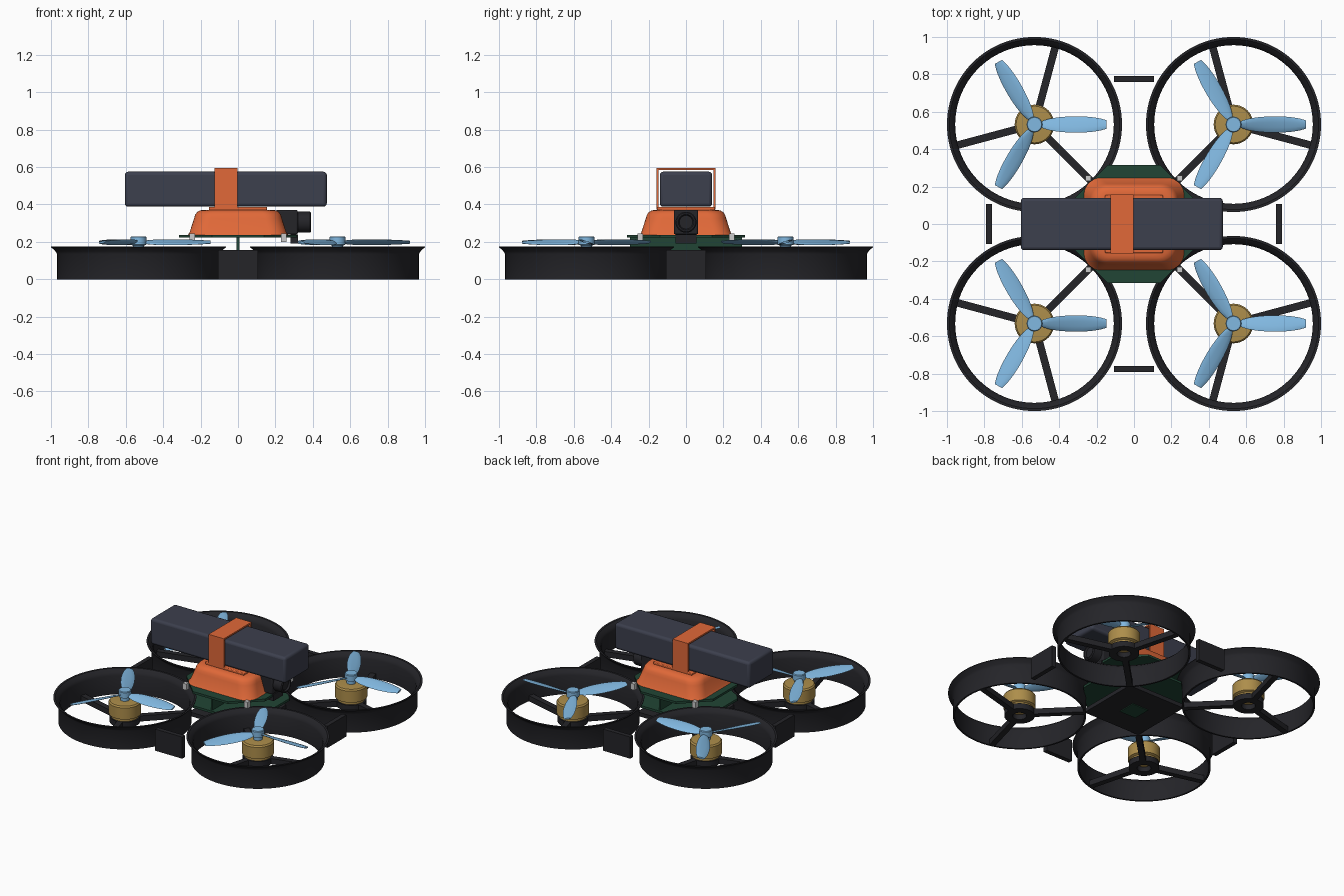
import bpy, bmesh, math
from mathutils import Matrix, Vector

if "Cube" in bpy.data.objects:
    bpy.data.objects.remove(bpy.data.objects["Cube"])


def mat(name, r, g, b):
    m = bpy.data.materials.new(name)
    m.diffuse_color = (r, g, b, 1)
    m.use_nodes = True
    m.node_tree.nodes["Principled BSDF"].inputs["Base Color"].default_value = m.diffuse_color
    return m


BLACK = mat("black_plastic", 0.018, 0.018, 0.022)
GOLD = mat("gold_metal", 0.42, 0.27, 0.07)
BLUE = mat("blue_plastic", 0.22, 0.48, 0.75)
GREEN = mat("circuit_green", 0.015, 0.06, 0.035)
ORANGE = mat("orange_shell", 0.75, 0.14, 0.04)
SLATE = mat("battery_wrap", 0.045, 0.05, 0.075)
WHITE = mat("white_nylon", 0.8, 0.8, 0.8)


def finish(bm, name, material, smooth=True, bevel=0, segs=3):
    bmesh.ops.recalc_face_normals(bm, faces=bm.faces)
    me = bpy.data.meshes.new(name)
    bm.to_mesh(me)
    bm.free()
    ob = bpy.data.objects.new(name, me)
    bpy.context.collection.objects.link(ob)
    me.materials.append(material)
    if bevel:
        b = ob.modifiers.new("bevel", 'BEVEL')
        b.width, b.segments, b.limit_method = bevel, segs, 'ANGLE'
    if smooth:
        bpy.ops.object.select_all(action='DESELECT')
        bpy.context.view_layer.objects.active = ob
        ob.select_set(True)
        bpy.ops.object.shade_smooth_by_angle(angle=math.radians(35))
    return ob


def box(name, lo, hi, material, bevel=0, segs=3):
    lo, hi = Vector(lo), Vector(hi)
    bm = bmesh.new()
    bmesh.ops.create_cube(bm, size=1, matrix=Matrix.Translation((lo + hi) / 2)
                          @ Matrix.Diagonal((*(hi - lo), 1)))
    return finish(bm, name, material, bevel > 0, bevel, segs)


def lathe(name, profile, material, at, segs=64, closed=False, rot=None):
    """Spin (radius, z) points about z; open profiles get end caps."""
    bm = bmesh.new()
    rings = [[bm.verts.new((r * math.cos(2 * math.pi * i / segs),
                            r * math.sin(2 * math.pi * i / segs), z))
              for i in range(segs)] for r, z in profile]
    pairs = list(zip(rings, rings[1:]))
    if closed:
        pairs.append((rings[-1], rings[0]))
    else:
        bm.faces.new(rings[0])
        bm.faces.new(rings[-1])
    for a, b in pairs:
        for i in range(segs):
            j = (i + 1) % segs
            bm.faces.new((a[i], a[j], b[j], b[i]))
    bm.transform(Matrix.Translation(at) @ (rot or Matrix()))
    return finish(bm, name, material)


def loft(bm, loops):
    rings = [[bm.verts.new(p) for p in loop] for loop in loops]
    n = len(rings[0])
    bm.faces.new(rings[0])
    bm.faces.new(rings[-1])
    for a, b in zip(rings, rings[1:]):
        for i in range(n):
            bm.faces.new((a[i], a[(i + 1) % n], b[(i + 1) % n], b[i]))


def spokes(name, at, angles):
    bm = bmesh.new()
    for a in angles:
        bmesh.ops.create_cube(bm, size=1, matrix=Matrix.Translation(at)
                              @ Matrix.Rotation(a, 4, 'Z')
                              @ Matrix.Translation((0.25, 0, 0.02))
                              @ Matrix.Diagonal((0.37, 0.04, 0.04, 1)))
    return finish(bm, name, BLACK, False)


def propeller(name, at, hand):
    bm = bmesh.new()
    loops = []
    n = 14
    for k in range(n + 1):
        t = 0.01 + 0.98 * k / n
        r = 0.02 + 0.37 * t
        c = 0.046 * math.sqrt(max(0, 1 - (2 * t - 1.06) ** 2 / 1.124))
        c = max(c, 0.004)
        p = hand * math.radians(24 - 10 * t)
        loop = []
        for i in range(10):
            a = 2 * math.pi * i / 10
            y, z = c * math.cos(a), 0.006 * math.sin(a)
            loop.append((r, y * math.cos(p) - z * math.sin(p),
                         y * math.sin(p) + z * math.cos(p)))
        loops.append(loop)
    for j in range(3):
        R = Matrix.Rotation(j * 2 * math.pi / 3, 3, 'Z')
        loft(bm, [[R @ Vector(v) for v in lp] for lp in loops])
    bm.transform(Matrix.Translation(at) @ Matrix.Translation((0, 0, 0.198)))
    return finish(bm, name, BLUE)


# Four ducted rotors
DUCT = [(0.436, 0), (0.436, 0.135), (0.444, 0.15), (0.468, 0.172), (0.468, 0.176),
        (0.455, 0.175), (0.432, 0.155), (0.424, 0.135), (0.424, 0)]
for sx, side in ((-1, "left"), (1, "right")):
    for sy, end in ((-1, "front"), (1, "back")):
        tag = f"{end}_{side}"
        at = Vector((0.532 * sx, 0.532 * sy, 0))
        inward = math.atan2(-sy, -sx)
        lathe("duct_" + tag, DUCT, BLACK, at, 96, True)
        spokes("spokes_" + tag, at, [inward + k * 2 * math.pi / 3 for k in range(3)])
        lathe("motor_mount_" + tag, [(0.045, 0.004), (0.045, 0), (0.1, 0), (0.1, 0.04), (0.045, 0.04)],
              BLACK, at, 40, True)
        lathe("motor_" + tag, [(0.09, 0.036), (0.09, 0.055), (0.106, 0.062), (0.106, 0.145),
                               (0.098, 0.155), (0.05, 0.158)], GOLD, at, 48)
        lathe("propeller_hub_" + tag, [(0.03, 0.155), (0.03, 0.18), (0.042, 0.185), (0.042, 0.225),
                                       (0.038, 0.23)], BLUE, at, 32)
        propeller("propeller_" + tag, at, sx * sy)
        # White mounting post beside the board
        p = Vector((0.245 * sx, 0.245 * sy, 0))
        box("mount_post_" + tag, p + Vector((-.015, -.015, .2)), p + Vector((.015, .015, .245)), WHITE)

# Bridge plates joining neighbouring ducts
for s, a, b in ((-1, "front", "left"), (1, "back", "right")):
    box(f"bridge_{a}", (-0.108, s * 0.775 - 0.016, 0), (0.108, s * 0.775 + 0.016, 0.156), BLACK)
    box(f"bridge_{b}", (s * 0.775 - 0.016, -0.108, 0), (s * 0.775 + 0.016, 0.108, 0.156), BLACK)

# Centre plate and circuit boards
box("centre_plate", (-0.23, -0.23, 0.006), (0.23, 0.23, 0.035), BLACK)
box("lower_chip", (-0.065, -0.065, 0.0), (0.065, 0.065, 0.006), GREEN)
OCT = [(0.315, 0.14), (0.14, 0.315), (-0.14, 0.315), (-0.315, 0.14),
       (-0.315, -0.14), (-0.14, -0.315), (0.14, -0.315), (0.315, -0.14)]
for name, z0, z1 in (("flight_board", 0.222, 0.238), ("speed_control_board", 0.12, 0.136)):
    bm = bmesh.new()
    loft(bm, [[(x, y, z) for x, y in OCT] for z in (z0, z1)])
    finish(bm, name, GREEN, False)
box("board_spine", (-0.007, -0.3, 0.136), (0.007, 0.3, 0.222), GREEN)


# Rounded, tapering canopy shell
def round_rect(hx, hy, r, z):
    pts = []
    for q, (sx, sy) in enumerate(((1, 1), (-1, 1), (-1, -1), (1, -1))):
        for k in range(9):
            a = (q + k / 8) * math.pi / 2
            pts.append((sx * (hx - r) + r * math.cos(a), sy * (hy - r) + r * math.sin(a), z))
    return pts


bm = bmesh.new()
loft(bm, [round_rect(hx, hx - 0.02, 0.09, z) for hx, z in
          ((0.267, 0.238), (0.259, 0.25), (0.235, 0.325), (0.229, 0.345),
           (0.218, 0.36), (0.203, 0.368), (0.185, 0.371))])
finish(bm, "canopy", ORANGE)
box("battery_tray", (-0.155, -0.155, 0.368), (0.155, 0.155, 0.387), ORANGE, 0.005, 2)

# Camera on the right-hand nose
box("camera_body", (0.2, -0.065, 0.24), (0.32, 0.065, 0.37), BLACK, 0.008, 2)
box("camera_bracket", (0.28, -0.055, 0.192), (0.322, 0.055, 0.24), BLACK)
lathe("camera_lens", [(0.056, 0), (0.056, 0.066), (0.05, 0.072), (0.042, 0.072), (0.036, 0.06)],
      BLACK, (0.318, 0, 0.305), 40, rot=Matrix.Rotation(math.pi / 2, 4, 'Y'))

# Battery and the strap around it
box("battery", (-0.605, -0.14, 0.388), (0.475, 0.14, 0.575), SLATE, 0.018, 3)
bm = bmesh.new()
loops = []
for x in (-0.125, -0.003):
    loops.append([[bm.verts.new((x, sy * hy, z)) for sy, z in
                   ((-1, z0), (1, z0), (1, z1), (-1, z1))]
                  for hy, z0, z1 in ((0.158, 0.374, 0.595), (0.147, 0.386, 0.584))])
(ao, ai), (bo, bi) = loops
for i in range(4):
    j = (i + 1) % 4
    for p, q in ((ao, ai), (bo, bi), (ao, bo), (ai, bi)):
        bm.faces.new((p[i], p[j], q[j], q[i]))
finish(bm, "battery_strap", ORANGE, False)
